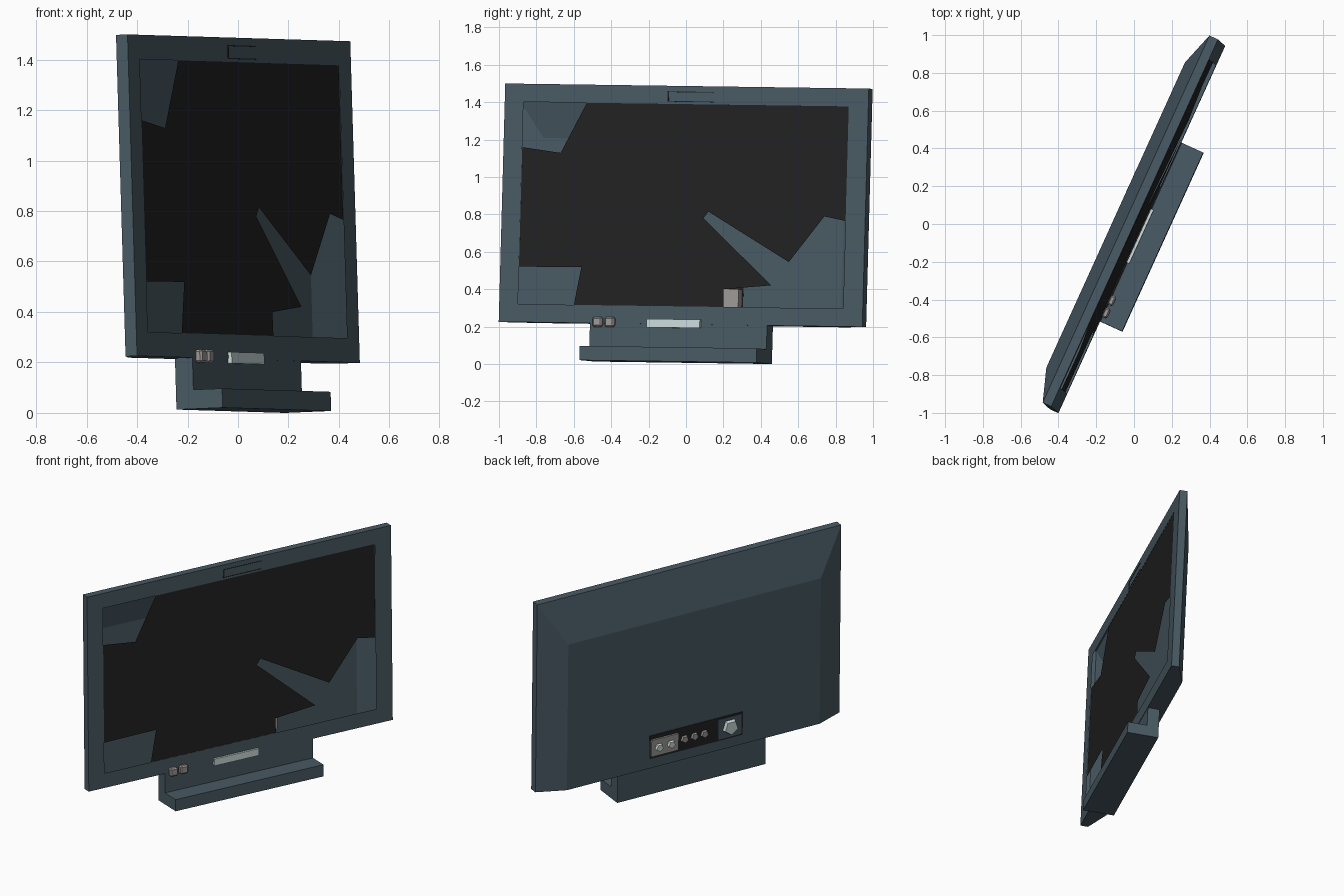
import bpy, bmesh, math
from mathutils import Matrix, Vector

old = bpy.data.objects.get("Cube")
if old:
    bpy.data.objects.remove(old, do_unlink=True)


def material(name, rgb):
    m = bpy.data.materials.new(name)
    m.use_nodes = True
    m.diffuse_color = (*rgb, 1)
    m.node_tree.nodes["Principled BSDF"].inputs["Base Color"].default_value = (*rgb, 1)
    return m


BODY = material("slate blue casing", (0.066, 0.102, 0.127))
BLACK = material("black glass", (0.016, 0.016, 0.016))
GREY = material("warm grey plastic", (0.34, 0.32, 0.31))
LIGHT = material("pale metal", (0.62, 0.71, 0.71))

# Whole set is turned, leaning back and rolled a little
POSE = (Matrix.Rotation(math.radians(65.6), 4, 'Z')
        @ Matrix.Rotation(math.radians(-2.2), 4, 'X')
        @ Matrix.Rotation(math.radians(0.73), 4, 'Y'))

FRONT, SIDE, BACK = -0.058, -0.008, 0.062      # depths of the casing, front is -y
X0, X1, Z0, Z1 = -1.08, 1.055, 0.21, 1.485     # casing outline
SX0, SX1, SZ0, SZ1 = -0.97, 0.94, 0.306, 1.388  # screen opening


def finish(name, bm, mat, recalc=True):
    if recalc:
        bmesh.ops.recalc_face_normals(bm, faces=bm.faces)
    bm.transform(POSE)
    me = bpy.data.meshes.new(name)
    bm.to_mesh(me)
    bm.free()
    me.materials.append(mat)
    ob = bpy.data.objects.new(name, me)
    bpy.context.collection.objects.link(ob)
    return ob


def box(name, x, y, z, mat, bevel=0):
    bm = bmesh.new()
    bmesh.ops.create_cube(bm, size=1)
    for v in bm.verts:
        v.co = Vector([r[0] + (c + 0.5) * (r[1] - r[0]) for c, r in zip(v.co, (x, y, z))])
    if bevel:
        bmesh.ops.bevel(bm, geom=bm.edges[:], offset=bevel, segments=1, affect='EDGES')
    return finish(name, bm, mat)


def pentagon(name, x, z, y0, y1, r, mat):
    bm = bmesh.new()
    bmesh.ops.create_cone(bm, cap_ends=True, segments=5, radius1=r, radius2=r * 0.85,
                          depth=y1 - y0)
    bm.transform(Matrix.Translation((x, (y0 + y1) / 2, z)) @ Matrix.Rotation(-math.pi / 2, 4, 'X'))
    return finish(name, bm, mat)


# Hollow casing: bezel, rim, tapered sides and top, flat back
bm = bmesh.new()


def ring(x0, x1, z0, z1, y):
    return [bm.verts.new((x, y, z)) for x, z in ((x0, z0), (x1, z0), (x1, z1), (x0, z1))]


loops = [ring(SX0, SX1, SZ0, SZ1, FRONT), ring(X0, X1, Z0, Z1, FRONT),
         ring(X0, X1, Z0, Z1, SIDE), ring(X0 + 0.18, X1 - 0.18, Z0, Z1 - 0.285, BACK)]
for a, b in zip(loops, loops[1:]):
    for i in range(4):
        j = (i + 1) % 4
        bm.faces.new((a[i], a[j], b[j], b[i]))
bm.faces.new(loops[-1])
finish("casing", bm, BODY)

# Broken screen glass with missing shards
outline = [(-0.642, SZ0), (0.236, SZ0), (0.233, 0.401), (0.513, 0.425), (-0.047, 0.587),
           (0.133, 0.815), (0.613, 0.551), (0.814, 0.798), (SX1, 0.775), (SX1, SZ1),
           (-0.013, SZ1), (0.24, 1.1), (-0.288, 0.934), (-0.556, 1.086), (-0.019, SZ1),
           (-0.598, SZ1), (-0.744, 1.118), (SX0, 1.146), (SX0, 0.506), (-0.604, 0.51)]
bm = bmesh.new()
bm.faces.new([bm.verts.new((x, FRONT + 0.001, z)) for x, z in outline])
bmesh.ops.triangulate(bm, faces=bm.faces[:])
finish("broken_screen", bm, BLACK, recalc=False)

# Stand: L-shaped side profile extruded across
profile = [(0.02, 0.007), (-0.181, 0.007), (-0.181, 0.083), (-0.056, 0.083),
           (-0.056, Z0), (0.02, Z0)]
bm = bmesh.new()
face = bm.faces.new([bm.verts.new((-0.545, y, z)) for y, z in profile])
extruded = bmesh.ops.extrude_face_region(bm, geom=[face])["geom"]
bmesh.ops.translate(bm, vec=(1.04, 0, 0),
                    verts=[g for g in extruded if isinstance(g, bmesh.types.BMVert)])
finish("stand", bm, BODY)

# Front controls
for i, x in enumerate((-0.493, -0.421)):
    box(f"front_button_{i + 1}", (x - 0.027, x + 0.027), (-0.085, FRONT + 0.005),
        (0.19, 0.243), GREY, 0.008)
box("front_bar", (-0.205, 0.107), (-0.073, FRONT + 0.005), (0.191, 0.236), LIGHT)

# Camera slot outline on the top bezel
slot_y = (FRONT - 0.002, FRONT + 0.002)
box("slot_left", (-0.125, -0.117), slot_y, (1.402, 1.456), BLACK)
for name, z in (("slot_top", 1.453), ("slot_bottom", 1.402)):
    box(name, (-0.125, 0.145), slot_y, (z - 0.002, z + 0.002), BLACK)

# Rear connector panel
box("rear_panel", (-0.357, 0.297), (BACK - 0.001, BACK + 0.003), (0.275, 0.432), BLACK)
box("rear_plate", (-0.345, -0.18), (BACK, BACK + 0.006), (0.285, 0.42), BODY)
box("rear_socket_box", (0.1, 0.29), (0.015, 0.077), (0.292, 0.405), GREY)
for i, x in enumerate((0.24, 0.155)):
    pentagon(f"rear_socket_{i + 1}", x, 0.348, 0.075, 0.095, 0.028, LIGHT)
for i in range(3):
    pentagon(f"rear_jack_{i + 1}", 0.054 - 0.07 * i, 0.352, BACK, 0.08, 0.027, GREY)
pentagon("rear_dial", -0.265, 0.355, BACK, 0.09, 0.055, LIGHT)
